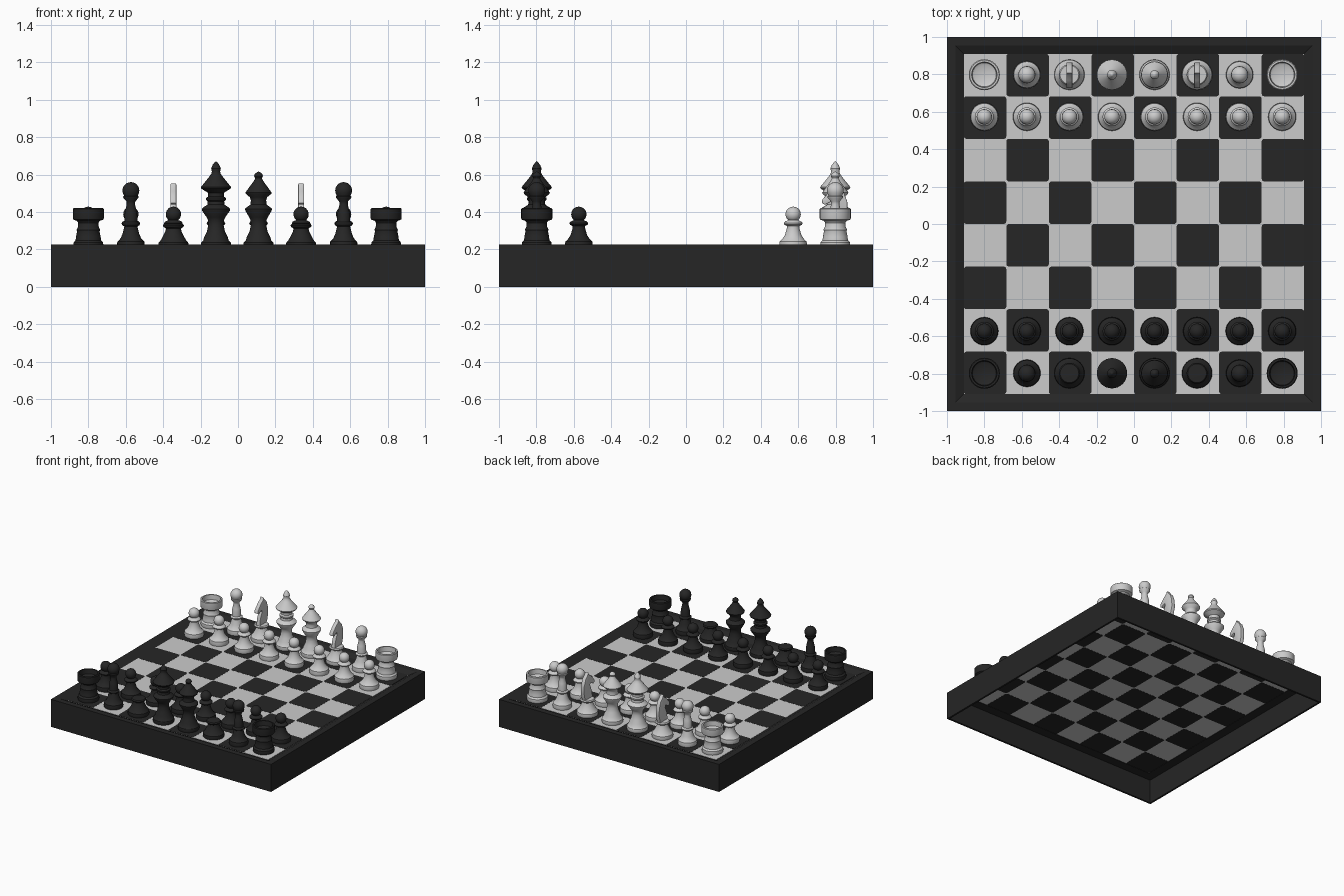
import bpy, bmesh, math
from mathutils import Vector

cube = bpy.data.objects.get("Cube")
if cube:
    bpy.data.objects.remove(cube)

PITCH = 0.2275
FLOOR = 0.207


def material(name, v):
    m = bpy.data.materials.new(name)
    m.use_nodes = True
    m.diffuse_color = (v, v, v, 1)
    m.node_tree.nodes["Principled BSDF"].inputs["Base Color"].default_value = (v, v, v, 1)
    return m


BLACK = material("black lacquer", 0.019)
WHITE = material("pale grey", 0.60)


def mesh_from(bm, name):
    bmesh.ops.recalc_face_normals(bm, faces=bm.faces)
    me = bpy.data.meshes.new(name)
    bm.to_mesh(me)
    bm.free()
    return me


def place(name, me, mat, loc=(0, 0, 0), smooth=0):
    me = me.copy()
    me.materials.append(mat)
    ob = bpy.data.objects.new(name, me)
    ob.location = loc
    bpy.context.collection.objects.link(ob)
    if smooth:
        bpy.ops.object.select_all(action='DESELECT')
        ob.select_set(True)
        bpy.context.view_layer.objects.active = ob
        bpy.ops.object.shade_smooth_by_angle(angle=math.radians(smooth))
    return ob


def lathe(name, profile, steps=32):
    """Spin a (radius, height) profile around z."""
    bm = bmesh.new()
    vs = [bm.verts.new((r, 0, z)) for r, z in profile]
    es = [bm.edges.new(p) for p in zip(vs, vs[1:])]
    bmesh.ops.spin(bm, geom=vs + es, cent=(0, 0, 0), axis=(0, 0, 1),
                   angle=math.tau, steps=steps)
    bmesh.ops.remove_doubles(bm, verts=bm.verts, dist=0.0001)
    return mesh_from(bm, name)


def ball(r, z, start=-60, n=8):
    """Profile arc of a ball, from a low latitude up to the pole."""
    angles = [math.radians(start + (90 - start) * i / n) for i in range(n + 1)]
    return [(r * math.cos(a), z + r * math.sin(a)) for a in angles]


# Hollow box frame with a bevelled inner rim, open underneath
bm = bmesh.new()
rings = []
for half, z in [(1, 0), (1, .226), (.955, .226), (.91, FLOOR - .003),
                (.91, .195), (.985, .195), (.985, 0)]:
    rings.append([bm.verts.new((sx * half, sy * half, z))
                  for sx, sy in ((-1, -1), (1, -1), (1, 1), (-1, 1))])
for a, b in zip(rings, rings[1:] + rings[:1]):
    for i in range(4):
        j = (i + 1) % 4
        bm.faces.new((a[i], a[j], b[j], b[i]))
place("board_frame", mesh_from(bm, "frame"), BLACK)

# Light playing surface
bm = bmesh.new()
bmesh.ops.create_cube(bm, size=1)
bmesh.ops.scale(bm, vec=(1.82, 1.82, .008), verts=bm.verts)
place("light_squares", mesh_from(bm, "surface"), WHITE, (0, 0, FLOOR - .005))

# Dark squares with rounded corners, showing on both sides
bm = bmesh.new()
bmesh.ops.create_cube(bm, size=1)
bmesh.ops.scale(bm, vec=(PITCH, PITCH, .010), verts=bm.verts)
upright = [e for e in bm.edges if abs(e.verts[0].co.z - e.verts[1].co.z) > .005]
bmesh.ops.bevel(bm, geom=upright, offset=.014, segments=3, profile=.5, affect='EDGES')
tile = mesh_from(bm, "tile")
for i in range(8):
    for j in range(8):
        if (i + j) % 2 == 0:
            place("dark_square", tile, BLACK,
                  ((i - 3.5) * PITCH, (j - 3.5) * PITCH, FLOOR - .005))

# Turned profiles, heights measured from the playing surface
foot = [(0, 0), (.078, 0), (.081, .012), (.079, .03), (.068, .042)]
pawn = lathe("pawn", [(0, 0), (.072, 0), (.075, .015), (.072, .035), (.06, .046),
                      (.044, .07), (.034, .105), (.034, .118), (.048, .126),
                      (.05, .134), (.044, .142), (.026, .15)] + ball(.041, .181))
rook = lathe("rook", foot + [(.066, .06), (.06, .09), (.063, .098), (.056, .112),
                             (.054, .135), (.06, .145), (.081, .153), (.083, .16),
                             (.083, .21), (.078, .214), (.068, .214), (.064, .175),
                             (.05, .168), (0, .166)])
bishop = lathe("bishop", [(0, 0), (.07, 0), (.073, .015), (.07, .035), (.058, .046),
                          (.045, .075), (.035, .115), (.045, .122), (.046, .13),
                          (.035, .14), (.034, .18), (.03, .2), (.022, .235),
                          (.024, .25), (.04, .268), (.042, .276), (.037, .28)]
               + ball(.045, .308, -30))
stem = [(.062, .062), (.048, .09), (.041, .125), (.042, .15), (.05, .165)]
knight_base = lathe("knight_base", foot + [(.055, .065), (.043, .09), (.04, .105),
                                           (.054, .114), (.056, .122), (.05, .13),
                                           (0, .132)])
queen = lathe("queen", foot + stem + [(.07, .2), (.072, .21), (.066, .216), (.044, .232),
                                      (.041, .255), (.046, .272), (.068, .29),
                                      (.07, .297), (.05, .325), (.03, .352),
                                      (.02, .368), (.018, .374), (.024, .385),
                                      (.02, .397), (.008, .406), (0, .41)])
king = lathe("king", foot + stem + [(.074, .2), (.076, .21), (.068, .218), (.046, .232),
                                    (.044, .25), (.053, .258), (.053, .268), (.042, .276),
                                    (.043, .296), (.078, .318), (.081, .326),
                                    (.06, .352), (.036, .382), (.025, .398),
                                    (.022, .41), (.026, .425), (.018, .445),
                                    (.007, .459), (0, .465)])

# Flat horse head facing the opponent (-y)
outline = [(-.045, .13), (.05, .13), (.066, .19), (.064, .25), (.045, .3), (.02, .325),
           (.008, .345), (-.002, .325), (-.03, .305), (-.068, .262), (-.072, .242),
           (-.056, .232), (-.02, .25), (-.014, .235), (-.038, .18)]
bm = bmesh.new()
side = bm.faces.new([bm.verts.new((-.016, y, z)) for y, z in outline])
new = bmesh.ops.extrude_face_region(bm, geom=[side])["geom"]
bmesh.ops.translate(bm, vec=Vector((.032, 0, 0)),
                    verts=[v for v in new if isinstance(v, bmesh.types.BMVert)])
rim = [e for e in bm.edges if abs(e.verts[0].co.x - e.verts[1].co.x) < .001]
bmesh.ops.bevel(bm, geom=rim, offset=.004, segments=2, profile=.5, affect='EDGES')
horse = mesh_from(bm, "horse")

# Both armies, the dark one with headless knights
back_row = [("rook", rook), ("bishop", bishop), ("knight_base", knight_base),
            ("king", king), ("queen", queen), ("knight_base", knight_base),
            ("bishop", bishop), ("rook", rook)]
for side_name, mat, s in (("dark", BLACK, -1), ("light", WHITE, 1)):
    for i, (name, me) in enumerate(back_row):
        x = (i - 3.5) * PITCH - .004
        place(f"{side_name}_{name}", me, mat, (x, s * .798, FLOOR), 35)
        place(f"{side_name}_pawn", pawn, mat, (x, s * .573, FLOOR), 35)
        if name == "knight_base" and s > 0:
            place("light_knight_head", horse, mat, (x, s * .798, FLOOR), 35)
